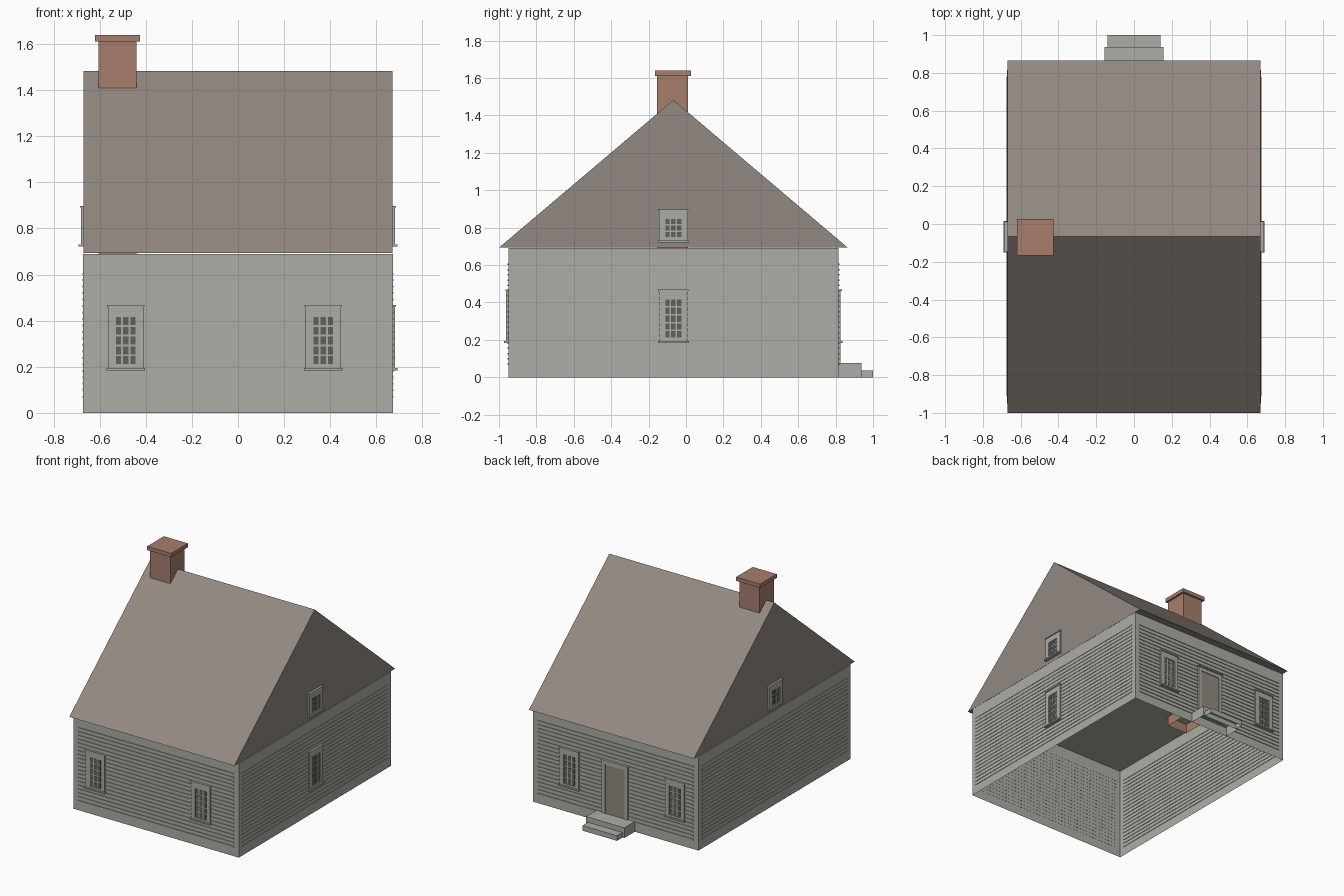
import bpy
import bmesh
from math import radians
from mathutils import Matrix, Vector

old = bpy.data.objects.get("Cube")
if old:
    bpy.data.objects.remove(old, do_unlink=True)


def material(name, rgb):
    m = bpy.data.materials.new(name)
    m.use_nodes = True
    m.diffuse_color = (*rgb, 1)
    m.node_tree.nodes["Principled BSDF"].inputs["Base Color"].default_value = (*rgb, 1)
    return m


WALL = material("pale grey paint", (0.42, 0.42, 0.38))
ROOF = material("brown grey shingle", (0.29, 0.25, 0.22))
BRICK = material("red brick", (0.39, 0.21, 0.155))
GLASS = material("dark glass", (0.11, 0.12, 0.11))


def finish(name, bm, mat, matrix=None):
    mesh = bpy.data.meshes.new(name)
    bm.to_mesh(mesh)
    bm.free()
    mesh.materials.append(mat)
    obj = bpy.data.objects.new(name, mesh)
    if matrix:
        obj.matrix_world = matrix
    bpy.context.collection.objects.link(obj)
    return obj


def add_box(bm, x, y, z, open_sides=()):
    """Box from three ranges; faces whose normals are listed are left out."""
    size = Matrix.Diagonal((x[1] - x[0], y[1] - y[0], z[1] - z[0], 1))
    centre = Matrix.Translation((sum(x) / 2, sum(y) / 2, sum(z) / 2))
    verts = bmesh.ops.create_cube(bm, size=1, matrix=centre @ size)["verts"]
    faces = {f for v in verts for f in v.link_faces}
    bm.normal_update()
    drop = [f for f in faces if any(f.normal.dot(Vector(d)) > 0.9 for d in open_sides)]
    bmesh.ops.delete(bm, geom=drop, context="FACES")


def boxes(name, mat, ranges, matrix=None, open_sides=()):
    bm = bmesh.new()
    for r in ranges:
        add_box(bm, *r, open_sides=open_sides)
    return finish(name, bm, mat, matrix)


DOWN, UP, FRONT = (0, 0, -1), (0, 0, 1), (0, -1, 0)
HALF_X, Y0, Y1, EAVE = 0.67, -0.95, 0.815, 0.693
MID = (Y0 + Y1) / 2

# House body, open underneath
boxes("house_walls", WALL, [((-HALF_X - 0.002, HALF_X + 0.002), (Y0, Y1), (0, EAVE - 0.003))],
      open_sides=[DOWN])

# Gabled roof prism
bm = bmesh.new()
profile = [(-1.0, EAVE), (0.865, EAVE), (MID, 1.483)]
face = bm.faces.new([bm.verts.new((-HALF_X, y, z)) for y, z in profile])
ext = bmesh.ops.extrude_face_region(bm, geom=[face])["geom"]
bmesh.ops.translate(bm, vec=(2 * HALF_X, 0, 0),
                    verts=[v for v in ext if isinstance(v, bmesh.types.BMVert)])
if len(bm.faces) < 5:
    bm.faces.new([v for v in bm.verts if v.co.x < 0])
bmesh.ops.recalc_face_normals(bm, faces=bm.faces)
finish("gable_roof", bm, ROOF)

# Chimney
boxes("chimney_stack", BRICK, [((-0.605, -0.44), (-0.155, 0.01), (0.62, 1.62))],
      open_sides=[DOWN, UP])
boxes("chimney_cap", BRICK, [((-0.62, -0.425), (-0.167, 0.026), (1.612, 1.64))])


# Each wall has a local frame: x along the wall, -y outward
def wall_frame(angle, x, y):
    return Matrix.Translation((x, y, 0)) @ Matrix.Rotation(radians(angle), 4, "Z")


WALLS = {
    "front": (wall_frame(0, 0, Y0), HALF_X),
    "left": (wall_frame(90, HALF_X, MID), (Y1 - Y0) / 2),
    "back": (wall_frame(180, 0, Y1), HALF_X),
    "right": (wall_frame(-90, -HALF_X, MID), (Y1 - Y0) / 2),
}

# Clapboard ridges
for side, (frame, half) in WALLS.items():
    w = half - 0.037
    boxes(side + "_clapboards", WALL,
          [((-w, w), (-0.005, 0.001), (0.066 + i * 0.0281, 0.074 + i * 0.0281))
           for i in range(20)], frame)


def window(name, frame, u, z0, z1, rows):
    """Cased window with sill, head and a grid of panes."""
    w, casing = 0.077, 0.03
    inner, low, high = w - casing, z0 + 0.018, z1 - 0.045
    boxes(name + "_casing", WALL, [
        ((u - w, u - inner), (-0.012, 0), (z0, z1)),
        ((u + inner, u + w), (-0.012, 0), (z0, z1)),
        ((u - inner, u + inner), (-0.012, 0), (z0, low)),
        ((u - inner, u + inner), (-0.012, 0), (high, z1)),
        ((u - w - 0.006, u + w + 0.006), (-0.022, 0), (z0 - 0.006, z0 + 0.004)),
        ((u - w - 0.004, u + w + 0.004), (-0.016, 0), (z1 - 0.004, z1 + 0.003)),
    ], frame)
    boxes(name + "_sash", WALL, [((u - inner, u + inner), (-0.007, 0), (low, high))], frame)
    pw, ph, gap = 2 * inner / 3, (high - low) / rows, 0.004
    boxes(name + "_panes", GLASS, [
        ((u - inner + c * pw + gap, u - inner + (c + 1) * pw - gap), (-0.009, -0.006),
         (low + r * ph + gap, low + (r + 1) * ph - gap))
        for c in range(3) for r in range(rows)], frame)


# Front and back windows share positions; the back frame is turned round
for side, sign in (("front", 1), ("back", -1)):
    for tag, x in (("right", -0.487), ("left", 0.37)):
        window(f"{side}_{tag}_window", WALLS[side][0], sign * x, 0.19, 0.465, 5)
window("left_side_window", WALLS["left"][0], 0, 0.19, 0.465, 5)
for side in ("left", "right"):
    window(side + "_gable_window", WALLS[side][0], 0, 0.727, 0.895, 3)

# Back door with casing
back = WALLS["back"][0]
boxes("door_casing", WALL, [
    ((-0.105, -0.08), (-0.012, 0), (0.07, 0.465)),
    ((0.08, 0.105), (-0.012, 0), (0.07, 0.465)),
    ((-0.08, 0.08), (-0.012, 0), (0.435, 0.465)),
    ((-0.112, 0.112), (-0.018, 0), (0.461, 0.469)),
], back)
boxes("door_panel", ROOF, [((-0.08, 0.08), (-0.007, 0), (0.07, 0.435))], back)

# Door steps, hollow underneath
boxes("upper_step", WALL, [((-0.155, 0.155), (Y1, 0.937), (0, 0.075))], open_sides=[DOWN, FRONT])
boxes("lower_step", WALL, [((-0.14, 0.14), (0.937, 1.0), (0, 0.037))], open_sides=[DOWN, FRONT])
